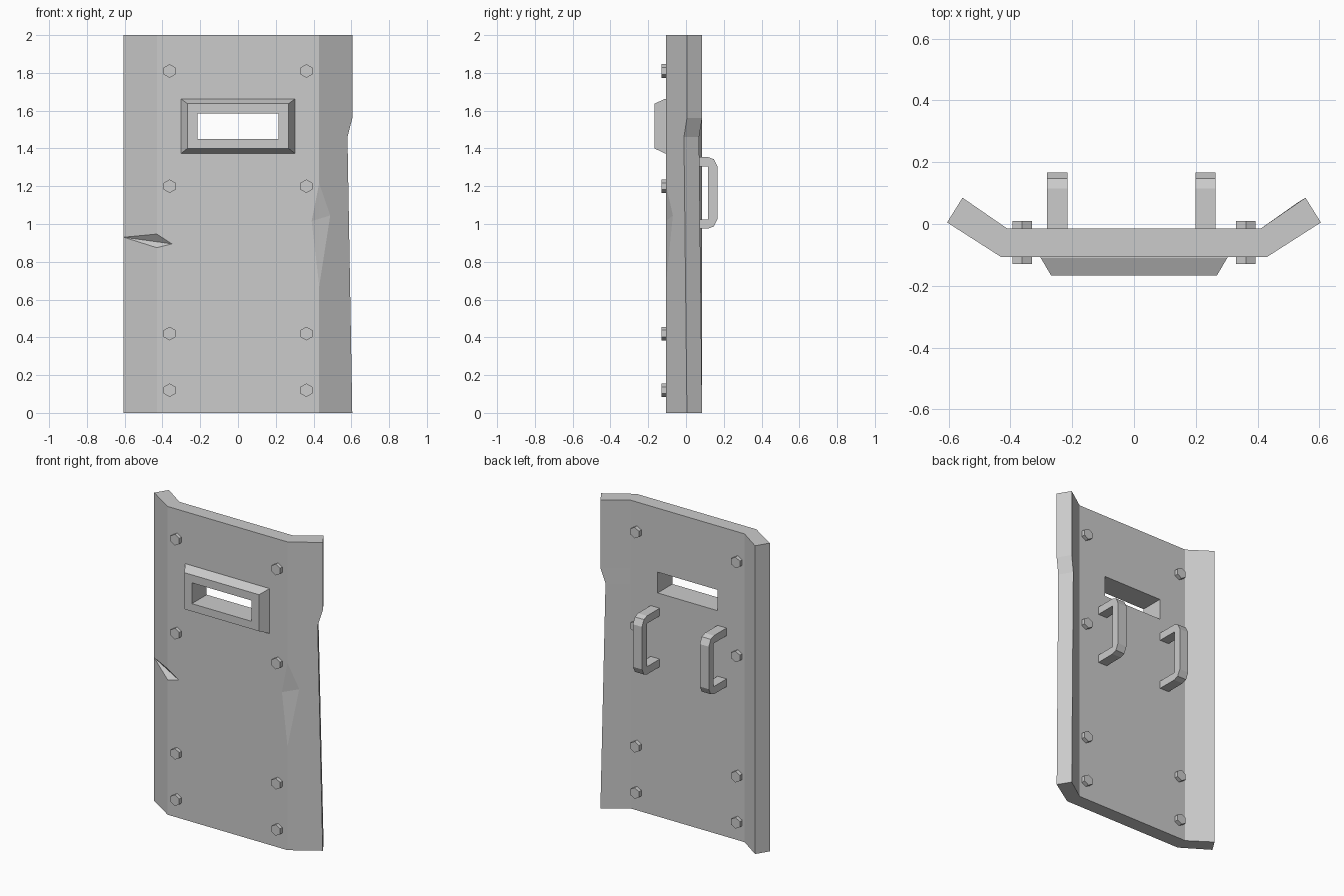
import bpy, bmesh, math
from mathutils import Vector

if "Cube" in bpy.data.objects:
    bpy.data.objects.remove(bpy.data.objects["Cube"])


def finish(name, bm):
    bmesh.ops.recalc_face_normals(bm, faces=bm.faces)
    me = bpy.data.meshes.new(name)
    bm.to_mesh(me)
    bm.free()
    ob = bpy.data.objects.new(name, me)
    bpy.context.collection.objects.link(ob)
    return ob


def loft(name, rings):
    """Join closed rings of equal length and cap both ends."""
    bm = bmesh.new()
    vs = [[bm.verts.new(p) for p in r] for r in rings]
    n = len(vs[0])
    for a, b in zip(vs, vs[1:]):
        for i in range(n):
            bm.faces.new((a[i], a[(i + 1) % n], b[(i + 1) % n], b[i]))
    bm.faces.new(vs[0])
    bm.faces.new(vs[-1])
    return finish(name, bm)


def box_ring(x, z0, z1, y):
    return [(-x, y, z0), (x, y, z0), (x, y, z1), (-x, y, z1)]


def dent_cutter(name, a, b, c, d):
    """Wedge whose inner crease runs a-b and which opens out through c and d."""
    a, b, c, d = map(Vector, (a, b, c, d))
    t = (c.x - a.x) / (b.x - a.x)
    m = a.lerp(b, t)
    pts = [a.lerp(b, -0.05), a.lerp(b, 1.05), m + (c - m) * 2, m + (d - m) * 2]
    bm = bmesh.new()
    v = [bm.verts.new(p) for p in pts]
    for f in ((0, 1, 2), (0, 1, 3), (0, 2, 3), (1, 2, 3)):
        bm.faces.new([v[i] for i in f])
    return finish(name, bm)


def cut(ob, cutter):
    mod = ob.modifiers.new("cut", 'BOOLEAN')
    mod.operation = 'DIFFERENCE'
    mod.solver = 'EXACT'
    mod.object = cutter
    bpy.context.view_layer.objects.active = ob
    bpy.ops.object.modifier_apply(modifier=mod.name)


# Bent plate, with the right edge worn inwards below the upper corner
def plate_ring(z, wear):
    dx, dy = wear * 0.85, wear * 0.53
    pts = [(-0.605, 0.005), (-0.43, -0.107), (0.43, -0.107),
           (0.605 - dx, 0.005 - dy), (0.555 - dx, 0.085 - dy),
           (0.41, -0.015), (-0.41, -0.015), (-0.555, 0.085)]
    return [(x, y, z) for x, y in pts]


plate = loft("shield_plate", [plate_ring(z, w) for z, w in
                              ((0, 0), (1.46, 0.03), (1.56, 0), (2, 0))])

# Raised bevelled window frame
frame = loft("window_frame", [box_ring(0.302, 1.373, 1.663, -0.10),
                              box_ring(0.302, 1.373, 1.663, -0.11),
                              box_ring(0.268, 1.40, 1.637, -0.167)])

# Viewing slot, gash on the left bend and dent on the right bend
slot = loft("slot_cutter", [box_ring(0.214, 1.45, 1.585, -0.3),
                            box_ring(0.214, 1.45, 1.585, 0.3)])
gash = dent_cutter("gash_cutter", (-0.605, 0.005, 0.93), (-0.35, -0.107, 0.895),
                   (-0.435, -0.107, 0.95), (-0.44, -0.107, 0.872))
dent = dent_cutter("dent_cutter", (0.39, -0.107, 1.015), (0.487, -0.07, 1.045),
                   (0.431, -0.107, 1.22), (0.429, -0.107, 0.68))
for c in (slot, gash, dent):
    cut(plate, c)
cut(frame, slot)
for c in (slot, gash, dent):
    bpy.data.objects.remove(c)

# Hexagonal bolts running through the plate
for x in (-0.362, 0.362):
    for z in (0.12, 0.42, 1.20, 1.81):
        ring = [(x + 0.036 * math.sin(i * math.pi / 3),
                 z + 0.036 * math.cos(i * math.pi / 3)) for i in range(6)]
        loft("bolt", [[(px, y, pz) for px, pz in ring] for y in (-0.13, 0.01)])

# Grab handles on the back: upper half profile (y, offset from mid height)
half = [(-0.03, 0.14), (-0.03, 0.19), (0.115, 0.19), (0.147, 0.178), (0.167, 0.138)]
inner = (0.117, 0.14)
profile = half + [(y, -h) for y, h in reversed(half)] + [(inner[0], -inner[1]), inner]
for side, x0 in (("left", -0.281), ("right", 0.199)):
    loft(side + "_handle", [[(x, y, 1.165 + h) for y, h in profile]
                            for x in (x0, x0 + 0.065)])
